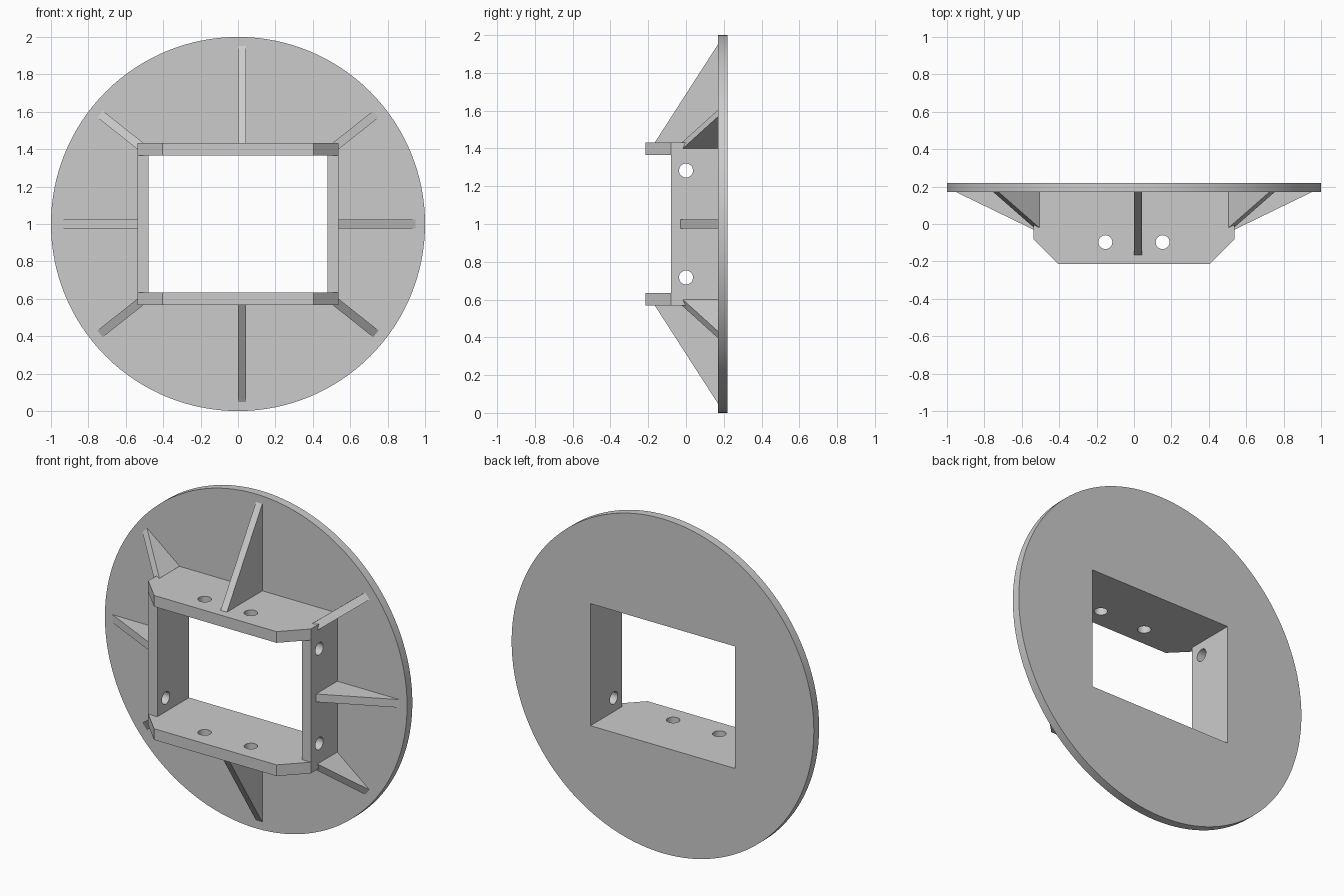
import bpy, bmesh, math
from mathutils import Vector

cube = bpy.data.objects.get("Cube")
if cube:
    bpy.data.objects.remove(cube, do_unlink=True)

grey = bpy.data.materials.new("plain grey")
grey.use_nodes = True
colour = (0.6, 0.6, 0.6, 1)
grey.diffuse_color = colour
grey.node_tree.nodes["Principled BSDF"].inputs["Base Color"].default_value = colour

MID = 1.0                     # height of the centre
BACK, FACE = 0.22, 0.17       # rear and front of the disc
HX, HZ = 0.478, 0.365         # half size of the opening
OX, OZ = 0.538, 0.432         # half size of the frame


def prism(name, points, depth):
    """Extrude a flat polygon along a vector."""
    bm = bmesh.new()
    face = bm.faces.new([bm.verts.new(p) for p in points])
    ext = bmesh.ops.extrude_face_region(bm, geom=[face])["geom"]
    bmesh.ops.translate(bm, vec=Vector(depth),
                        verts=[v for v in ext if isinstance(v, bmesh.types.BMVert)])
    bmesh.ops.recalc_face_normals(bm, faces=bm.faces)
    mesh = bpy.data.meshes.new(name)
    bm.to_mesh(mesh)
    bm.free()
    mesh.materials.append(grey)
    obj = bpy.data.objects.new(name, mesh)
    bpy.context.collection.objects.link(obj)
    return obj


def box(name, hx, y0, y1, hz):
    pts = [(sx * hx, y0, MID + sz * hz)
           for sx, sz in ((-1, -1), (1, -1), (1, 1), (-1, 1))]
    return prism(name, pts, (0, y1 - y0, 0))


def cylinder(name, radius, length, centre, rotation, sides=32):
    bpy.ops.mesh.primitive_cylinder_add(vertices=sides, radius=radius, depth=length,
                                        location=centre, rotation=rotation)
    obj = bpy.context.object
    obj.name = name
    obj.data.materials.append(grey)
    return obj


def cut(target, cutter):
    bpy.context.view_layer.objects.active = target
    mod = target.modifiers.new("cut", "BOOLEAN")
    mod.operation, mod.solver, mod.object = "DIFFERENCE", "EXACT", cutter
    bpy.ops.object.modifier_apply(modifier=mod.name)
    bpy.data.objects.remove(cutter, do_unlink=True)


def smooth(obj):
    bpy.ops.object.select_all(action="DESELECT")
    obj.select_set(True)
    bpy.context.view_layer.objects.active = obj
    bpy.ops.object.shade_smooth_by_angle(angle=math.radians(30))


# Round flange with a rectangular opening
flange = cylinder("flange_disc", 1, BACK - FACE, (0, (BACK + FACE) / 2, MID),
                  (math.pi / 2, 0, 0), 128)
cut(flange, box("opening_cutter", HX, -1, 1, HZ))
smooth(flange)

# Rectangular frame with chamfered top and bottom plates
half = [(OX, FACE), (OX, -0.08), (0.405, -0.215)]
outline = half + [(-x, y) for x, y in reversed(half)]
frame = prism("frame", [(x, y, MID - OZ) for x, y in outline], (0, 0, 2 * OZ))
cut(frame, box("bore_cutter", HX, -1, 1, HZ))
cut(frame, box("side_wall_cutter", 1, -1, -0.08, HZ))

# Bolt holes through the plates and the side walls
for s in (-1, 1):
    cut(frame, cylinder("plate_hole_cutter", 0.037, 2, (s * 0.153, -0.097, MID), (0, 0, 0)))
    cut(frame, cylinder("wall_hole_cutter", 0.037, 2, (0, 0, MID + s * 0.283),
                        (0, math.pi / 2, 0)))
smooth(frame)


def rib(name, start, end, tip_y, shift=0, width=0.046):
    """Triangular gusset from the frame out to the disc face."""
    a, b = Vector((start[0], 0, start[1] + MID)), Vector((end[0], 0, end[1] + MID))
    side = (b - a).normalized().cross(Vector((0, 1, 0)))
    if side.x < 0:
        side = -side
    base = side * (shift - width / 2)
    pts = [a + Vector((0, tip_y, 0)), b + Vector((0, FACE, 0)), a + Vector((0, FACE, 0))]
    prism(name, [p + base for p in pts], side * width)


# Tall ribs above and below, short ribs left, right and at the corners
for s, word in ((1, "top"), (-1, "bottom")):
    rib(word + "_rib", (0, s * OZ), (0, s * 0.952), -0.165, 0.021, 0.042)
    for t, hand in ((1, "left"), (-1, "right")):
        rib(f"{word}_{hand}_corner_rib", (t * 0.52, s * 0.415), (t * 0.737, s * 0.587), -0.02)
for t, hand in ((1, "left"), (-1, "right")):
    rib(hand + "_rib", (t * OX, 0), (t * 0.95, 0), -0.03, 0, 0.048)
